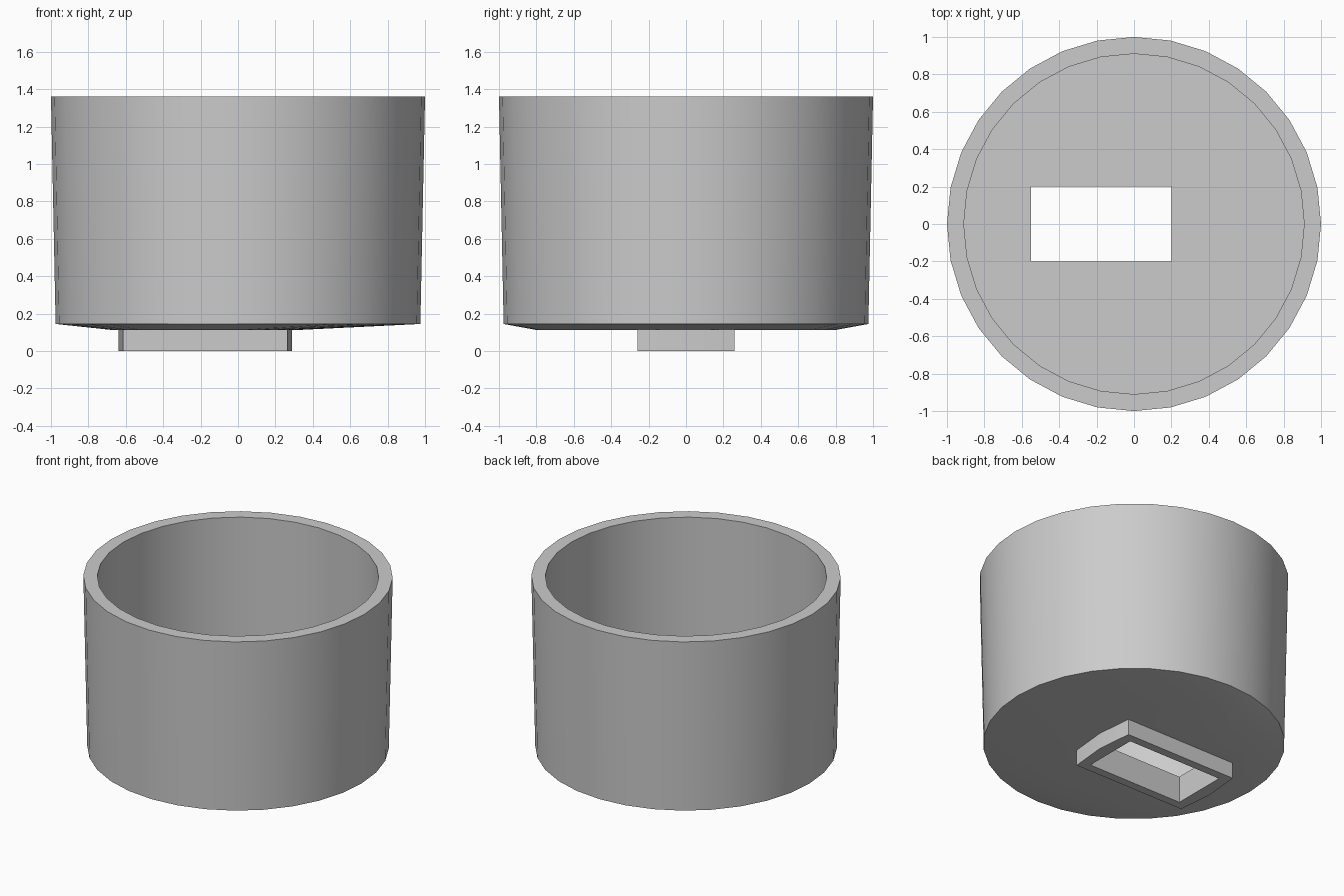
import bpy, bmesh, math

SIDES = 32
cube = bpy.data.objects.get("Cube")
if cube:
    bpy.data.objects.remove(cube, do_unlink=True)

grey = bpy.data.materials.new("light grey")
grey.use_nodes = True
colour = (0.6, 0.6, 0.6, 1)
grey.diffuse_color = colour
grey.node_tree.nodes["Principled BSDF"].inputs["Base Color"].default_value = colour

bm = bmesh.new()


def ring(rx, ry, z, cx=0):
    """Closed loop of vertices around an ellipse."""
    steps = [math.tau * i / SIDES for i in range(SIDES)]
    return [bm.verts.new((cx + rx * math.cos(a), ry * math.sin(a), z)) for a in steps]


def outline(points, z):
    return [bm.verts.new((x, y, z)) for x, y in points]


def wall(a, b):
    """Quads between two loops of equal count."""
    for i in range(len(a)):
        j = (i + 1) % len(a)
        bm.faces.new((a[i], a[j], b[j], b[i]))


def flat_between(a, b):
    """Flat sheet between an outer loop and an inner opening."""
    edges = []
    for loop in (a, b):
        for i, v in enumerate(loop):
            w = loop[(i + 1) % len(loop)]
            edges.append(bm.edges.get((v, w)) or bm.edges.new((v, w)))
    bmesh.ops.triangle_fill(bm, edges=edges, use_beauty=True, normal=(0, 0, 1))


# Cup wall, rim and shallow sloping underside
outer_base = ring(0.975, 0.975, 0.145)
outer_rim = ring(1, 1, 1.36)
inner_rim = ring(0.91, 0.91, 1.36)
inner_base = ring(0.91, 0.91, 0.19)
underside = ring(0.5, 0.8, 0.113, -0.175)
wall(underside, outer_base)
wall(outer_base, outer_rim)
wall(outer_rim, inner_rim)
wall(inner_rim, inner_base)

# Rectangular opening and the collar around it, with slightly pointed ends
slot = [(-0.55, -0.2), (0.2, -0.2), (0.2, 0.2), (-0.55, 0.2)]
collar = [(-0.615, -0.26), (0.265, -0.26), (0.29, 0),
          (0.265, 0.26), (-0.615, 0.26), (-0.64, 0)]
slot_top, slot_bottom = outline(slot, 0.19), outline(slot, 0)
collar_top, collar_bottom = outline(collar, 0.113), outline(collar, 0)
wall(slot_top, slot_bottom)
wall(collar_top, collar_bottom)
flat_between(inner_base, slot_top)
flat_between(collar_bottom, slot_bottom)
flat_between(underside, collar_top)

bmesh.ops.recalc_face_normals(bm, faces=bm.faces[:])
mesh = bpy.data.meshes.new("cup_with_slotted_collar")
bm.to_mesh(mesh)
bm.free()
mesh.materials.append(grey)
cup = bpy.data.objects.new("cup_with_slotted_collar", mesh)
bpy.context.collection.objects.link(cup)

# Smooth round walls, crisp rims and corners
bpy.ops.object.select_all(action="DESELECT")
cup.select_set(True)
bpy.context.view_layer.objects.active = cup
bpy.ops.object.shade_smooth_by_angle(angle=math.radians(30))
